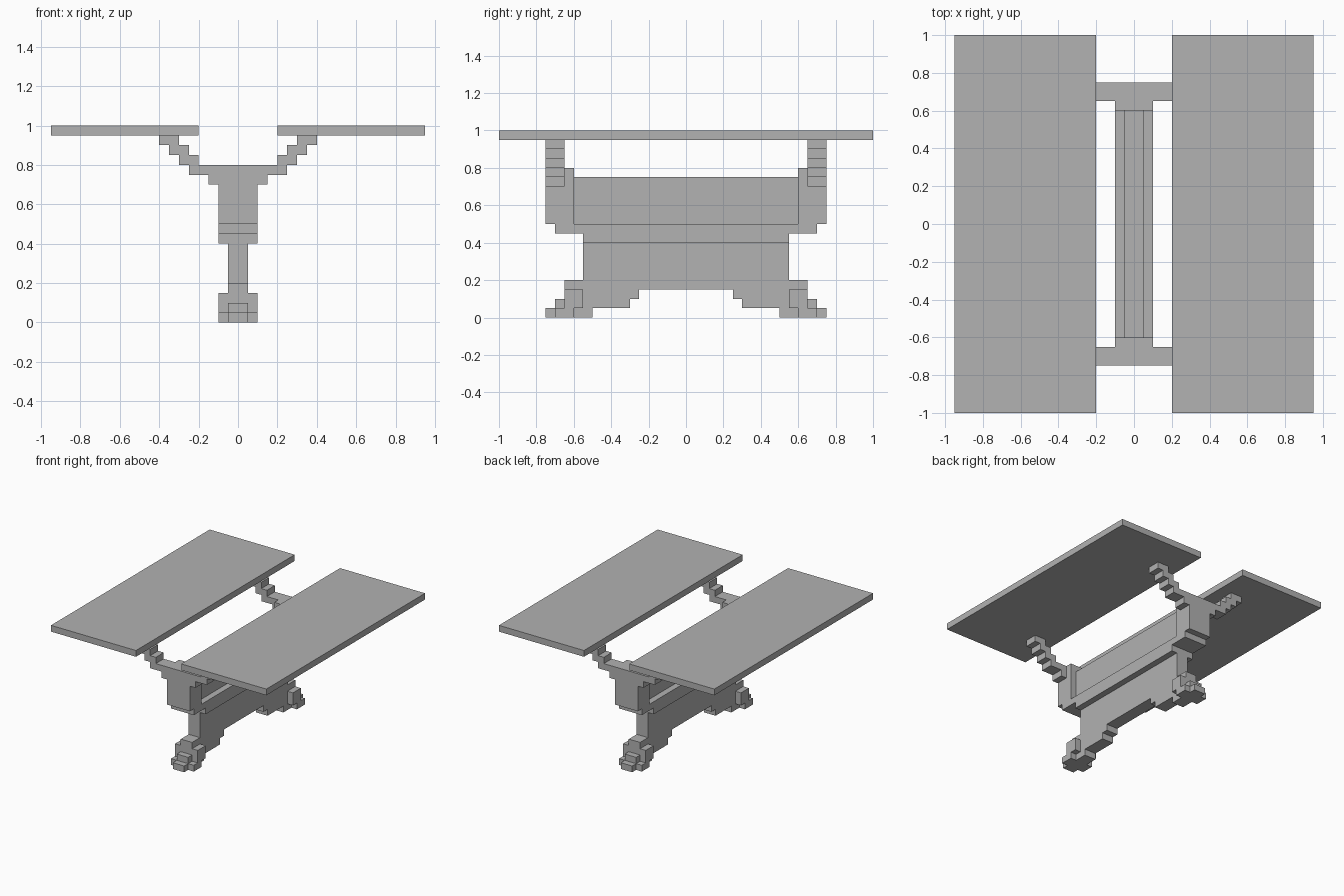
import bpy
import bmesh
from mathutils import Vector

cube = bpy.data.objects.get("Cube")
if cube:
    bpy.data.objects.remove(cube, do_unlink=True)

# Single stone grey colour
grey = bpy.data.materials.new("stone_grey")
grey.use_nodes = True
colour = (0.445, 0.445, 0.445, 1)
grey.diffuse_color = colour
bsdf = next(n for n in grey.node_tree.nodes if n.type == 'BSDF_PRINCIPLED')
bsdf.inputs["Base Color"].default_value = colour


def add_object(name, bm):
    bmesh.ops.recalc_face_normals(bm, faces=bm.faces[:])
    mesh = bpy.data.meshes.new(name)
    bm.to_mesh(mesh)
    bm.free()
    mesh.materials.append(grey)
    obj = bpy.data.objects.new(name, mesh)
    bpy.context.collection.objects.link(obj)
    return obj


def prism(name, half, axis, start, end):
    """Mirror a half outline (across, height) and extrude it along an axis."""
    outline = half + [(-u, v) for u, v in reversed(half)]
    bm = bmesh.new()
    if axis == 'Y':
        verts = [bm.verts.new((u, start, v)) for u, v in outline]
        shift = Vector((0, end - start, 0))
    else:
        verts = [bm.verts.new((start, u, v)) for u, v in outline]
        shift = Vector((end - start, 0, 0))
    face = bm.faces.new(verts)
    result = bmesh.ops.extrude_face_region(bm, geom=[face], use_keep_orig=True)
    moved = [g for g in result["geom"] if isinstance(g, bmesh.types.BMVert)]
    bmesh.ops.translate(bm, verts=moved, vec=shift)
    return add_object(name, bm)


def box(name, x, y, z):
    bm = bmesh.new()
    bmesh.ops.create_cube(bm, size=1)
    for v in bm.verts:
        v.co = [r[0] if c < 0 else r[1] for c, r in zip(v.co, (x, y, z))]
    return add_object(name, bm)


def stairs(u, v, count, step=0.05):
    """Points climbing outward, rise then run."""
    points = [(u, v)]
    for _ in range(count):
        v += step
        points.append((u, v))
        u += step
        points.append((u, v))
    return points


# Table leaves
for side, sign in (("left", 1), ("right", -1)):
    box(side + "_leaf", sorted((0.2 * sign, 0.95 * sign)), (-1, 1), (0.95, 1))

# Central web with stepped feet and arched underside
web = [(0.25, 0.15), (0.25, 0.1), (0.3, 0.1), (0.3, 0.05), (0.5, 0.05),
       (0.5, 0), (0.75, 0), (0.75, 0.05), (0.7, 0.05), (0.7, 0.1),
       (0.65, 0.1), (0.65, 0.2), (0.55, 0.2), (0.55, 0.4)]
prism("central_web", web, 'X', -0.05, 0.05)

# Wide stretcher and the thin panel standing on it
stretcher = [(0.55, 0.4), (0.55, 0.45), (0.7, 0.45), (0.7, 0.5)]
prism("stretcher", stretcher, 'X', -0.1, 0.1)
box("upper_panel", (-0.05, 0.05), (-0.6, 0.6), (0.5, 0.75))

# Yoke outline: post, underside of the stepped arm, then back along its top
yoke = [(0.1, 0.5), (0.1, 0.7), (0.15, 0.7), (0.15, 0.75)]
yoke += stairs(0.25, 0.75, 3) + [(0.4, 0.95)]
yoke += list(reversed(stairs(0.2, 0.8, 2) + [(0.3, 0.95)]))

for end, sign in (("front", -1), ("back", 1)):
    def span(a, b):
        return sorted((a * sign, b * sign))
    prism(end + "_yoke", yoke, 'Y', *span(0.65, 0.75))
    box(end + "_post_block", (-0.1, 0.1), span(0.6, 0.65), (0.5, 0.8))
    box(end + "_foot_cheeks", (-0.1, 0.1), span(0.55, 0.65), (0.05, 0.15))
    box(end + "_foot_base", (-0.1, 0.1), span(0.6, 0.7), (0, 0.05))
